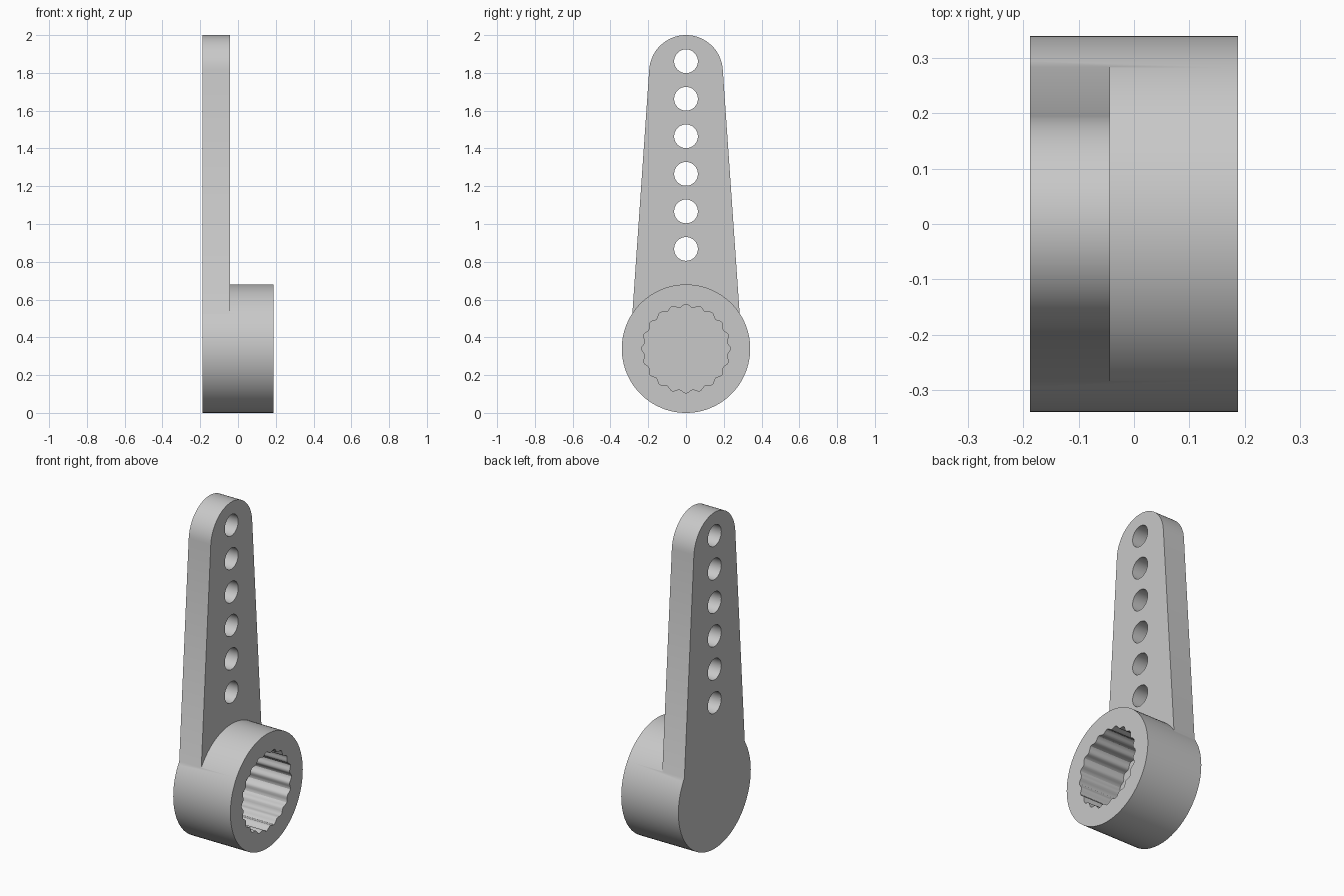
import bpy, bmesh
from math import pi, cos, sin, sqrt, atan2

if "Cube" in bpy.data.objects:
    bpy.data.objects.remove(bpy.data.objects["Cube"])

BACK, FRONT = -0.188, 0.188      # hub ends along x
ARM_FRONT = -0.043
BORE_FLOOR = -0.09
HUB_R, HUB_Z = 0.34, 0.34
TIP_R, TIP_Z = 0.195, 1.805
TEETH = 20

grey = bpy.data.materials.new("grey plastic")
grey.use_nodes = True
colour = (0.58, 0.58, 0.58, 1)
grey.diffuse_color = colour
grey.node_tree.nodes["Principled BSDF"].inputs["Base Color"].default_value = colour


def extrude(name, outline, x0, x1):
    """Prism along x from a (y, z) outline."""
    bm = bmesh.new()
    face = bm.faces.new([bm.verts.new((x0, y, z)) for y, z in outline])
    top = bmesh.ops.extrude_face_region(bm, geom=[face])["geom"]
    moved = [v for v in top if isinstance(v, bmesh.types.BMVert)]
    bmesh.ops.translate(bm, vec=(x1 - x0, 0, 0), verts=moved)
    bmesh.ops.recalc_face_normals(bm, faces=bm.faces)
    mesh = bpy.data.meshes.new(name)
    bm.to_mesh(mesh)
    bm.free()
    mesh.materials.append(grey)
    obj = bpy.data.objects.new(name, mesh)
    bpy.context.collection.objects.link(obj)
    return obj


def arc(r, z, start, end, n):
    steps = [start + (end - start) * i / n for i in range(n + 1)]
    return [(r * cos(a), z + r * sin(a)) for a in steps]


def combine(target, tool, operation):
    """Apply a boolean and discard the tool."""
    mod = target.modifiers.new(tool.name, "BOOLEAN")
    mod.operation, mod.solver, mod.object = operation, "EXACT", tool
    bpy.context.view_layer.objects.active = target
    bpy.ops.object.modifier_apply(modifier=mod.name)
    bpy.data.objects.remove(tool)


# Hub
horn = extrude("servo_horn", arc(HUB_R, HUB_Z, 0, 2 * pi, 96)[:-1], BACK, FRONT)

# Tapered arm with a round tip, its foot buried in the hub
lean = 0.07
outline = arc(TIP_R, TIP_Z, lean, pi - lean, 32) + [(-0.294, 0.38), (0.294, 0.38)]
combine(horn, extrude("arm", outline, BACK, ARM_FRONT), "UNION")

# Splined blind bore: rounded grooves around the hub axis
spline = []
for i in range(TEETH * 8):
    a = 2 * pi * i / (TEETH * 8)
    r = 0.227 + 0.008 * cos(TEETH * a)
    spline.append((r * cos(a), HUB_Z + r * sin(a)))
combine(horn, extrude("bore", spline, BORE_FLOOR, FRONT + 0.1), "DIFFERENCE")

# Row of linkage holes
for i in range(6):
    ring = arc(0.063, 0.868 + 0.1987 * i, 0, 2 * pi, 32)[:-1]
    combine(horn, extrude("hole", ring, BACK - 0.1, ARM_FRONT + 0.1), "DIFFERENCE")

bpy.ops.object.select_all(action="DESELECT")
horn.select_set(True)
bpy.context.view_layer.objects.active = horn
bpy.ops.object.shade_smooth_by_angle(angle=pi / 6)
